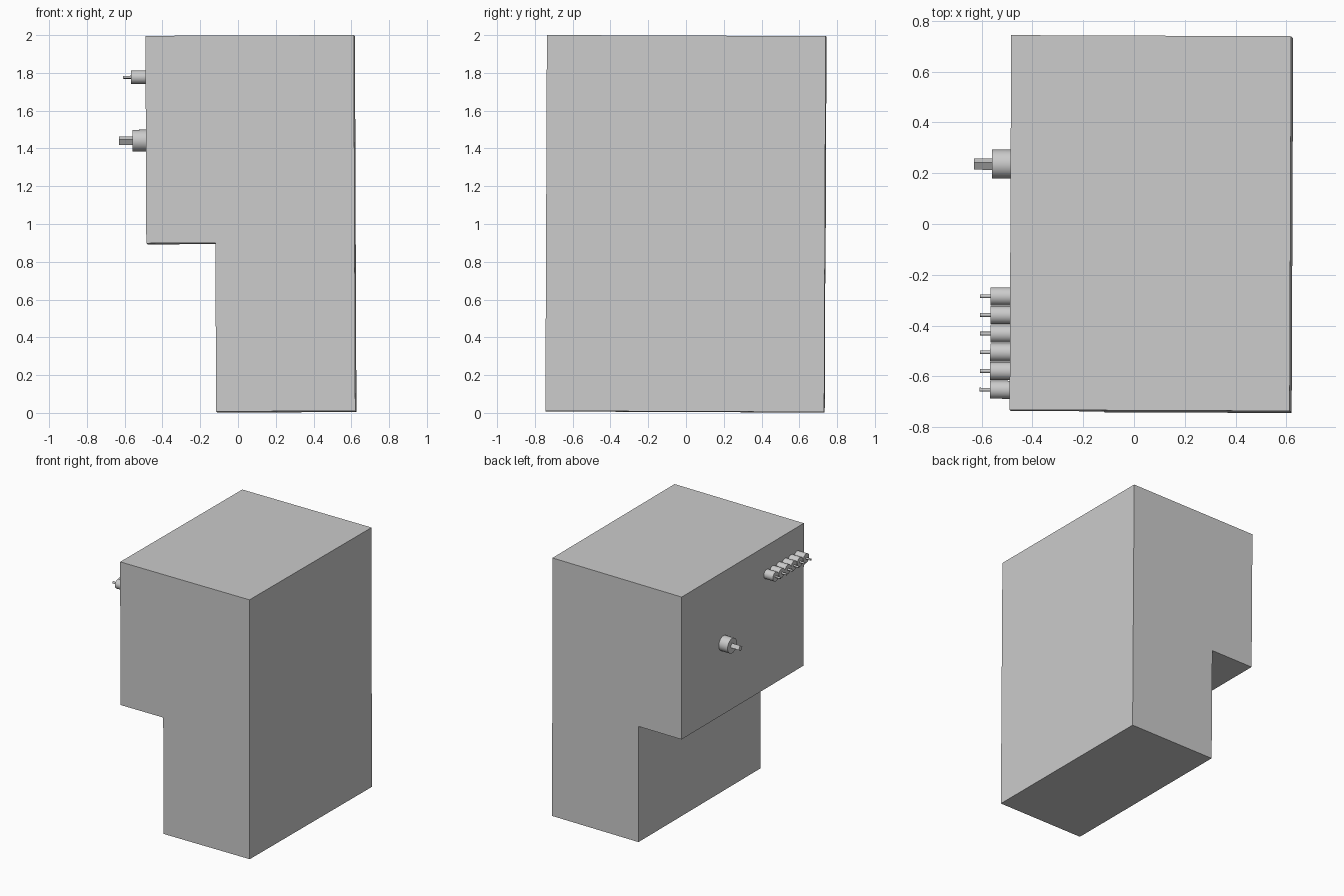
import bpy, bmesh, math
from mathutils import Matrix, Euler

if "Cube" in bpy.data.objects:
    bpy.data.objects.remove(bpy.data.objects["Cube"])

# the whole model leans by a fraction of a degree about its middle
T = 0.004
LEAN = (Matrix.Translation((0, 0, 1)) @ Euler((-T, -T, -T)).to_matrix().to_4x4()
        @ Matrix.Translation((0, 0, -1)))


def finish(bm, name, smooth=False):
    bmesh.ops.recalc_face_normals(bm, faces=bm.faces)
    mesh = bpy.data.meshes.new(name)
    bm.to_mesh(mesh)
    bm.free()
    mesh.transform(LEAN)
    ob = bpy.data.objects.new(name, mesh)
    bpy.context.collection.objects.link(ob)
    if smooth:
        bpy.context.view_layer.objects.active = ob
        ob.select_set(True)
        bpy.ops.object.shade_smooth_by_angle()
        ob.select_set(False)
    return ob


def rod(name, x0, x1, y, z, r, sides=32, turn=0.0):
    """Closed prism or cylinder along x."""
    bm = bmesh.new()
    pts = [(turn + 2 * math.pi * i / sides) for i in range(sides)]
    face = bm.faces.new([bm.verts.new((x0, y + r * math.cos(a), z + r * math.sin(a)))
                         for a in pts])
    ext = bmesh.ops.extrude_face_region(bm, geom=[face], use_keep_orig=True)
    verts = [g for g in ext["geom"] if isinstance(g, bmesh.types.BMVert)]
    bmesh.ops.translate(bm, verts=verts, vec=(x1 - x0, 0, 0))
    return finish(bm, name, sides > 8)


# stepped cabinet body: side profile (x, z) extruded along y
profile = [(-0.117, 0.005), (0.62, 0.005), (0.62, 1.995),
           (-0.483, 1.995), (-0.483, 0.897), (-0.117, 0.897)]
bm = bmesh.new()
side = bm.faces.new([bm.verts.new((x, -0.738, z)) for x, z in profile])
ext = bmesh.ops.extrude_face_region(bm, geom=[side], use_keep_orig=True)
bmesh.ops.translate(bm, verts=[g for g in ext["geom"] if isinstance(g, bmesh.types.BMVert)],
                    vec=(0, 1.476, 0))
finish(bm, "cabinet_body")

# large port with a square shaft
rod("main_port", -0.48, -0.558, 0.232, 1.445, 0.057)
rod("main_shaft", -0.55, -0.629, 0.232, 1.445, 0.0232, 4, math.radians(-14))

# row of six small ports with thin pins
for i in range(6):
    y = -0.290 - 0.0736 * i
    rod(f"small_port_{i + 1}", -0.48, -0.561, y, 1.777, 0.0355)
    rod(f"small_pin_{i + 1}", -0.555, -0.602, y, 1.777, 0.0075, 16)
